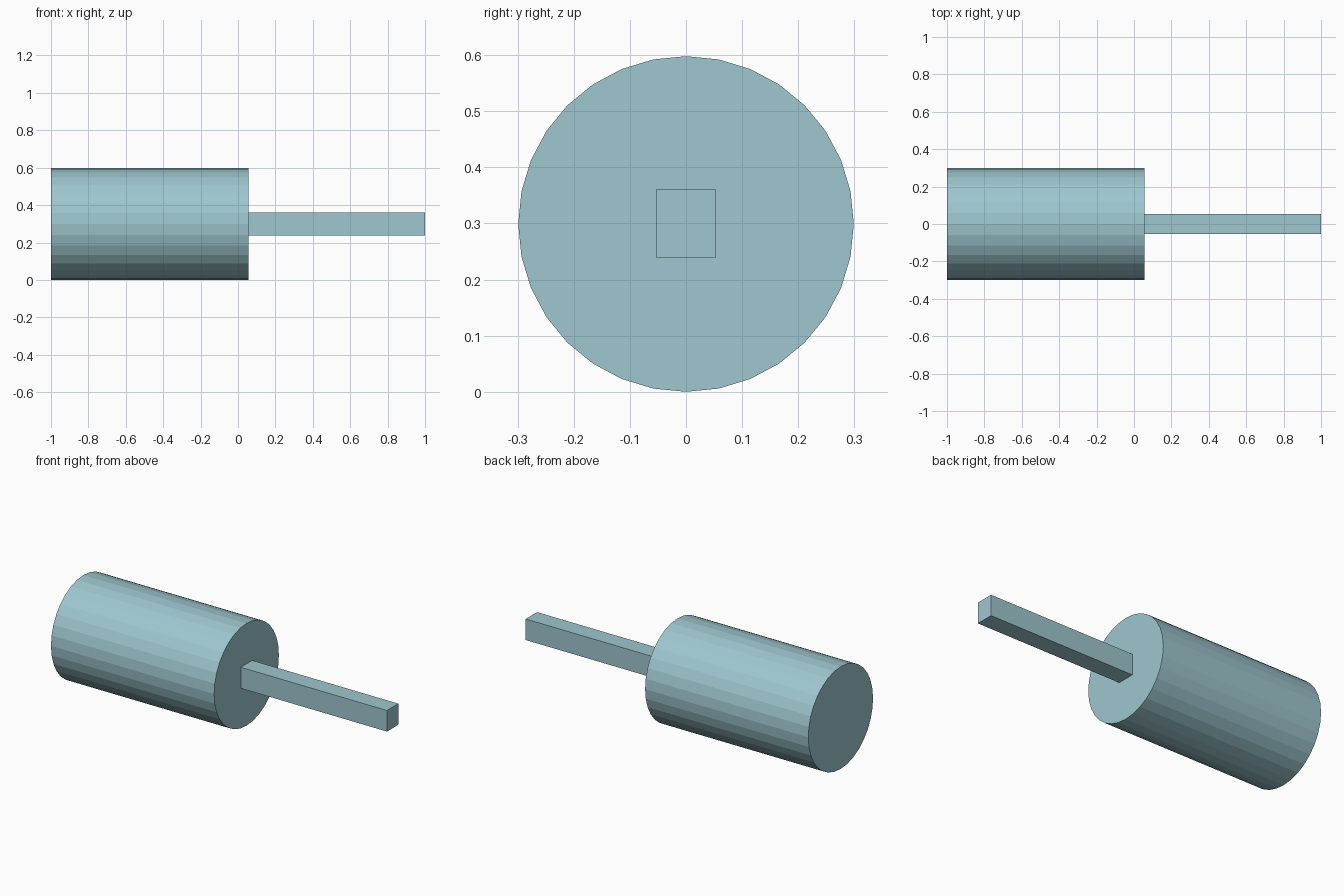
import bpy
import math

if "Cube" in bpy.data.objects:
    bpy.data.objects.remove(bpy.data.objects["Cube"])

RADIUS = 0.299
AXIS_Z = 0.299

# Single flat colour
teal = bpy.data.materials.new("pale_teal")
teal.diffuse_color = (0.34, 0.57, 0.62, 1.0)
teal.use_nodes = True
teal.node_tree.nodes["Principled BSDF"].inputs["Base Color"].default_value = teal.diffuse_color


def finish(name):
    obj = bpy.context.object
    obj.name = name
    obj.data.materials.append(teal)
    return obj


# Body: 32-sided faceted cylinder lying along x
x0, x1 = -1.0, 0.055
bpy.ops.mesh.primitive_cylinder_add(
    vertices=32, radius=RADIUS, depth=x1 - x0,
    location=((x0 + x1) / 2, 0, AXIS_Z), rotation=(0, math.pi / 2, 0))
finish("cylinder_body")

# Shaft: rectangular bar out of the body's end, slightly seated inside it
s0, s1 = 0.03, 1.0
bpy.ops.mesh.primitive_cube_add(size=1, location=((s0 + s1) / 2, 0, AXIS_Z + 0.001))
shaft = finish("square_shaft")
shaft.scale = (s1 - s0, 0.105, 0.123)
